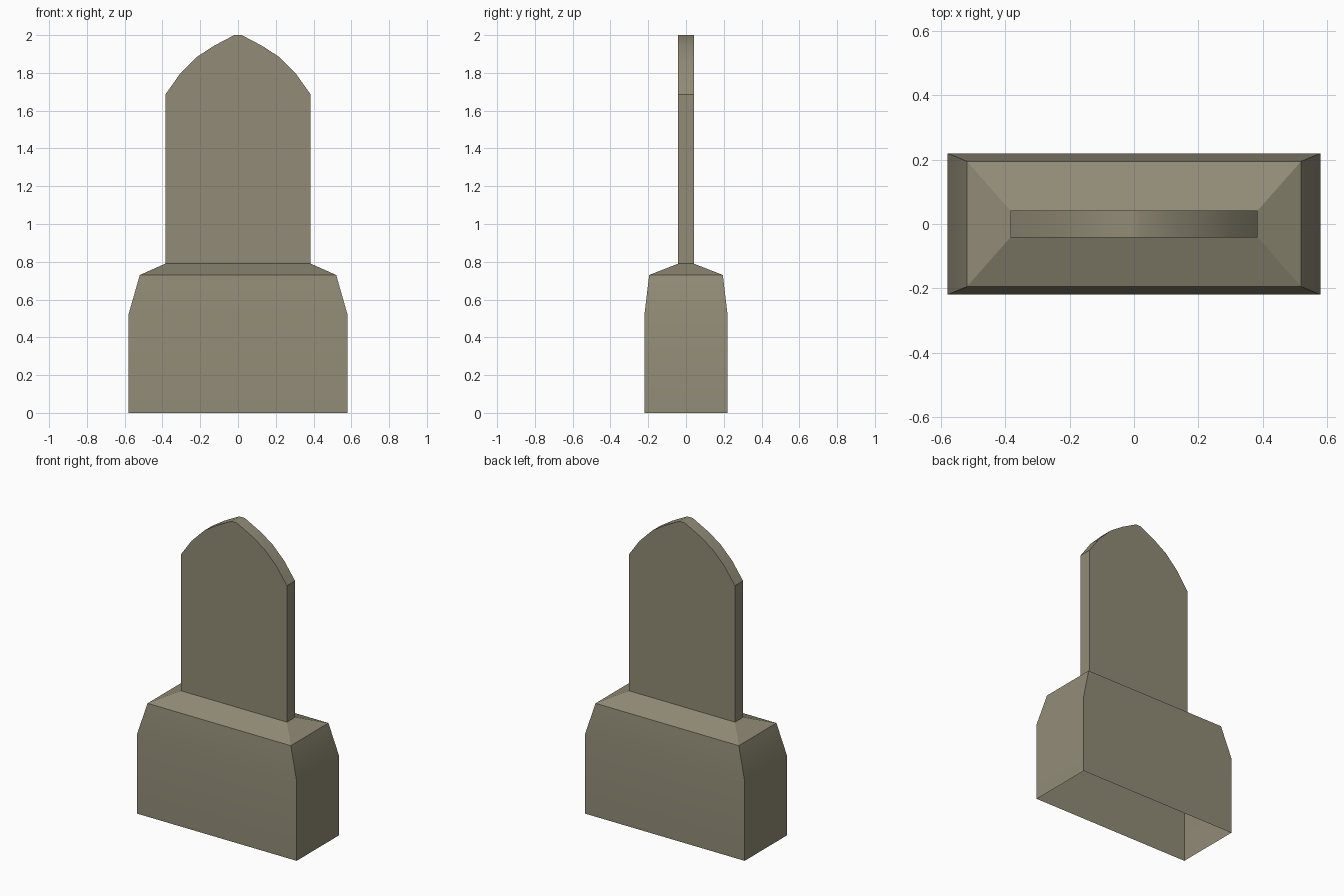
import bpy, bmesh

if "Cube" in bpy.data.objects:
    bpy.data.objects.remove(bpy.data.objects["Cube"])

stone = bpy.data.materials.new("weathered stone")
stone.diffuse_color = (0.285, 0.260, 0.182, 1)
stone.use_nodes = True
stone.node_tree.nodes["Principled BSDF"].inputs["Base Color"].default_value = stone.diffuse_color


def finish(name, bm):
    bmesh.ops.recalc_face_normals(bm, faces=bm.faces[:])
    mesh = bpy.data.meshes.new(name)
    bm.to_mesh(mesh)
    bm.free()
    mesh.materials.append(stone)
    ob = bpy.data.objects.new(name, mesh)
    bpy.context.collection.objects.link(ob)
    bpy.ops.object.select_all(action='DESELECT')
    ob.select_set(True)
    bpy.context.view_layer.objects.active = ob
    bpy.ops.object.shade_smooth_by_angle(angle=0.52)
    return ob


def bridge(bm, lower, upper, closed=True):
    n = len(lower)
    for i in range(n if closed else n - 1):
        j = (i + 1) % n
        bm.faces.new((lower[i], lower[j], upper[j], upper[i]))


# Plinth: stacked rectangles (half width, half depth, height), open underneath
W, D, Z = 0.385, 0.042, 0.79
bm = bmesh.new()
rings = [[bm.verts.new((sx * w, sy * d, z))
          for sx, sy in ((-1, -1), (1, -1), (1, 1), (-1, 1))]
         for w, d, z in ((0.58, 0.22, 0), (0.58, 0.22, 0.52),
                         (0.52, 0.195, 0.73), (W, D, Z))]
for a, b in zip(rings, rings[1:]):
    bridge(bm, a, b)
finish("plinth", bm)

# Upright slab: mirrored pointed-arch outline, open where it meets the plinth
half = [(W, Z), (W, 1.685), (0.307, 1.795), (0.217, 1.885),
        (0.128, 1.943), (0.02, 2.0)]
outline = half + [(-x, z) for x, z in reversed(half)]
bm = bmesh.new()
front, back = [[bm.verts.new((x, y, z)) for x, z in outline] for y in (-D, D)]
bm.faces.new(front)
bm.faces.new(back[::-1])
bridge(bm, front, back, closed=False)
finish("upright_slab", bm)
